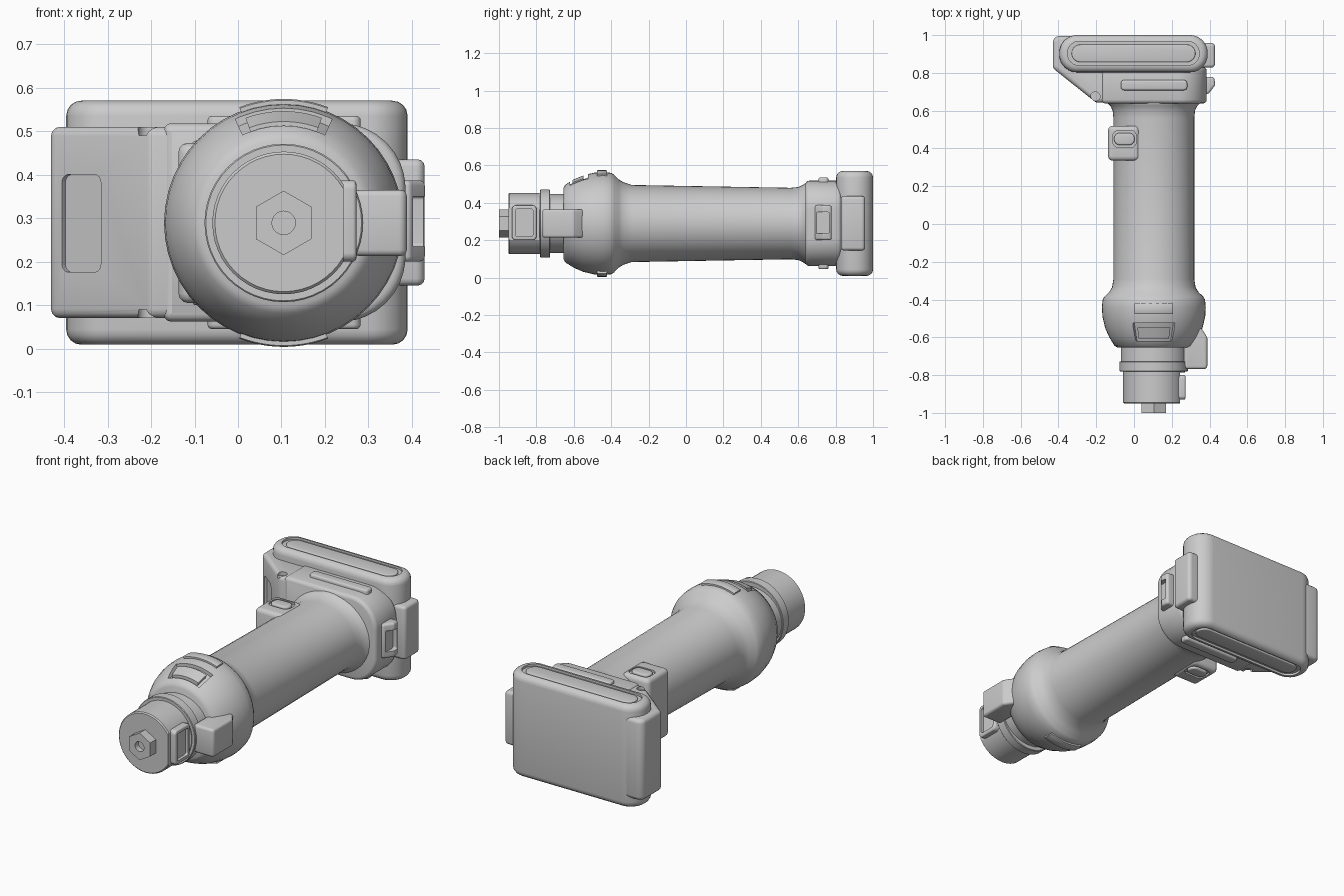
import bpy, bmesh
from math import sin, cos, pi, radians, tan
from mathutils import Vector

if "Cube" in bpy.data.objects:
    bpy.data.objects.remove(bpy.data.objects["Cube"])

CX, CZ = 0.105, 0.289          # tool axis, running along y


def make(name, rings):
    """Skin a list of equally sized closed rings into a capped solid."""
    bm = bmesh.new()
    vs = [[bm.verts.new(p) for p in ring] for ring in rings]
    for a, b in zip(vs, vs[1:]):
        for i in range(len(a)):
            j = (i + 1) % len(a)
            bm.faces.new((a[i], a[j], b[j], b[i]))
    bm.faces.new(vs[0])
    bm.faces.new(vs[-1])
    bmesh.ops.recalc_face_normals(bm, faces=bm.faces)
    me = bpy.data.meshes.new(name)
    bm.to_mesh(me)
    bm.free()
    ob = bpy.data.objects.new(name, me)
    bpy.context.collection.objects.link(ob)
    smooth(ob)
    return ob


def smooth(ob):
    bpy.ops.object.select_all(action='DESELECT')
    ob.select_set(True)
    bpy.context.view_layer.objects.active = ob
    bpy.ops.object.shade_smooth_by_angle(angle=radians(35))


def revolve(name, prof, n=48):
    """Turn (y, rx[, rz]) stations around the tool axis."""
    return make(name, [[(CX + p[1] * sin(2 * pi * i / n), p[0],
                         CZ + p[-1] * cos(2 * pi * i / n)) for i in range(n)] for p in prof])


def sector(name, prof, half, centre=0, n=12):
    """Sweep a closed (y, r) section through part of a turn."""
    angs = [radians(centre - half + 2 * half * i / n) for i in range(n + 1)]
    return make(name, [[(CX + r * sin(a), y, CZ + r * cos(a)) for y, r in prof] for a in angs])


def fillet(pts, r, n=6):
    """Round the corners of a polygon; a point may carry its own radius."""
    out = []
    for i, p in enumerate(pts):
        rad = p[2] if len(p) > 2 else r
        c = Vector(p[:2])
        d1 = (Vector(pts[i - 1][:2]) - c).normalized()
        d2 = (Vector(pts[(i + 1) % len(pts)][:2]) - c).normalized()
        half = d1.angle(d2) / 2
        a, b = c + d1 * rad / tan(half), c + d2 * rad / tan(half)
        o = c + (d1 + d2).normalized() * rad / sin(half)
        out += [o + (a - o).lerp(b - o, k / n).normalized() * rad for k in range(n + 1)]
    return out


def rect(u0, u1, v0, v1, r):
    return fillet([(u0, v0), (u1, v0), (u1, v1), (u0, v1)], r)


def prism(name, pts, axis, lo, hi, bevel=0.0, steps=3):
    """Extrude a counter-clockwise outline with rounded rims."""
    pts = [Vector(p) for p in pts]
    n = len(pts)
    offs = []
    for i in range(n):
        e1 = (pts[i] - pts[i - 1]).normalized()
        e2 = (pts[(i + 1) % n] - pts[i]).normalized()
        n1, n2 = Vector((-e1.y, e1.x)), Vector((-e2.y, e2.x))
        offs.append((n1 + n2) / (1 + n1.dot(n2)))
    half = [(bevel * (1 - sin(a)), bevel * (1 - cos(a)))
            for a in [pi / 2 * k / steps for k in range(steps + 1)]] if bevel else [(0, 0)]
    levels = [(d, lo + w) for d, w in half] + [(d, hi - w) for d, w in reversed(half)]
    place = {'x': lambda p, w: (w, p.x, p.y), 'y': lambda p, w: (p.x, w, p.y),
             'z': lambda p, w: (p.x, p.y, w)}[axis]
    return make(name, [[place(p + o * d, w) for p, o in zip(pts, offs)] for d, w in levels])


def cut(ob, *cutters):
    """Subtract each cutter, then remove it."""
    for c in cutters:
        c.hide_render = True
        bpy.context.view_layer.update()
        for m in list(ob.modifiers):
            ob.modifiers.remove(m)
        m = ob.modifiers.new('cut', 'BOOLEAN')
        m.operation, m.solver, m.object = 'DIFFERENCE', 'EXACT', c
        bpy.context.view_layer.objects.active = ob
        bpy.ops.object.modifier_apply(modifier=m.name)
        bpy.data.objects.remove(c)
    smooth(ob)


def circle(u, v, r, n, start=0.0):
    return [(u + r * cos(start + 2 * pi * i / n), v + r * sin(start + 2 * pi * i / n)) for i in range(n)]


# Bulged head and handle barrel
body = revolve('body', [
    (-.655, .19), (-.645, .208), (-.60, .236), (-.55, .258), (-.49, .272), (-.44, .275),
    (-.40, .271), (-.385, .262), (-.36, .236), (-.335, .221), (-.29, .214, .206),
    (.56, .214, .191), (.60, .218, .195), (.625, .23, .207), (.645, .25, .22), (.70, .25, .22)])
cut(body, sector('lamp_recess', [(-.62, .29), (-.62, .21), (-.525, .245), (-.525, .29)], 25))
sector('lamp_lens', [(-.607, .20), (-.607, .233), (-.547, .257), (-.547, .20)], 20)
for side, c in (('top', 0), ('bottom', 180)):
    sector('head_band_' + side, [(-.477, .25), (-.477, .282), (-.472, .285), (-.427, .285),
                                 (-.422, .282), (-.422, .25)], 21, c)

# Nose with a flat on its right side, and the clip sitting on the flat
nose = revolve('nose', [(-.95, .158), (-.944, .164), (-.78, .164), (-.78, .179), (-.777, .182),
                        (-.73, .182), (-.727, .179), (-.727, .175, .158), (-.64, .175, .158)])
cut(nose, prism('nose_flat', rect(-1.0, -.785, .1, .5, .001), 'x', .243, .32))
clip = prism('nose_clip', rect(-.93, -.80, .20, .387, .02), 'x', .23, .272, .008)
cut(clip, prism('clip_opening', rect(-.912, -.818, .22, .367, .012), 'x', .256, .30))

# Hexagonal drive with a centre hole
drive = prism('hex_drive', circle(CX, CZ, .074, 6, pi / 6), 'y', -1.0, -.93)
cut(drive, prism('drive_hole', circle(CX, CZ, .027, 20), 'y', -1.05, -.97))

# Side block reaching forward from the head
prism('side_block', fillet([(.265, -.768), (.388, -.768), (.388, -.60), (.355, -.55), (.265, -.55)], .018),
      'z', .213, .365, .014)

# Selector housing on the left of the barrel with a button above and below
selector = prism('selector_housing', rect(-.137, .03, .335, .52, .025), 'z', .105, .473, .022)
cut(selector, prism('pocket_top', rect(-.112, .012, .405, .495, .03), 'z', .463, .55),
    prism('pocket_bottom', rect(-.112, .012, .405, .495, .03), 'z', .03, .115))
prism('selector_button', rect(-.105, .003, .418, .482, .029), 'z', .100, .478, .008)

# Foot: rounded centre part plus the wedge that wraps the left end of the pack
prism('foot_housing', fillet([(-.172, .062, .02), (.385, .062, .15), (.385, .518, .15), (-.172, .518, .02)],
                             .02, 10), 'y', .638, .83, .02)
wedge = prism('foot_wedge', fillet([(-.43, .825, .03), (-.20, .642, .03), (.0, .642), (.0, .83),
                                    (-.32, .83), (-.32, .995), (-.43, .995, .035)], .022),
              'z', .07, .51, .021)
panel = prism('panel_cutter', rect(-.057, .057, -.112, .112, .018), 'y', -.06, .013)
panel.location = (-.36, .7695, .288)
panel.rotation_euler.z = -radians(38.5)
cut(wedge, panel,
    prism('dent_top', circle(-.205, .675, .025, 20), 'z', .49, .56),
    prism('dent_bottom', circle(-.205, .675, .025, 20), 'z', .02, .09))
prism('side_strips', rect(-.07, .282, .708, .762, .018), 'z', .045, .535, .01)

# Battery pack with a pill-shaped recess and raised pad on both ends
pack = prism('battery_pack', rect(-.395, .39, .803, 1.0, .092), 'z', .009, .57, .035, 4)
cut(pack, prism('end_cut_top', rect(-.352, .345, .84, .967, .06), 'z', .558, .62),
    prism('end_cut_bottom', rect(-.352, .345, .84, .967, .06), 'z', -.05, .021))
prism('battery_end_pads', rect(-.33, .325, .857, .95, .046), 'z', .012, .567, .005)

# Right-hand battery latch and release catch
prism('battery_latch', rect(.33, .429, .828, .958, .02), 'z', .145, .435, .016)
catch = prism('release_catch', fillet([(.34, .685), (.395, .69), (.43, .735), (.425, .778), (.34, .778)], .014),
              'z', .20, .387, .012)
cut(catch, prism('catch_opening', rect(.695, .765, .235, .35, .008), 'x', .402, .46))
